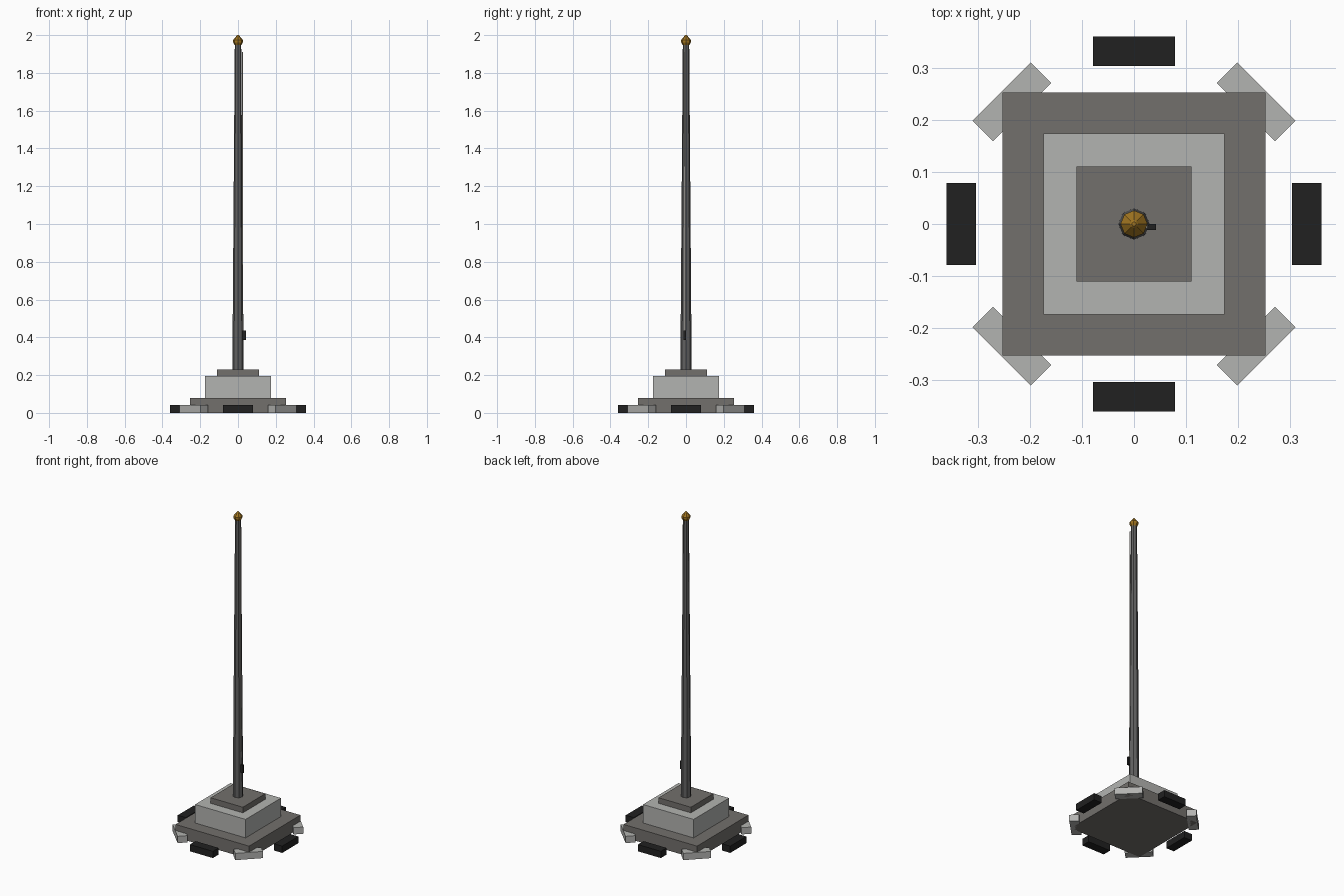
import bpy, math

if "Cube" in bpy.data.objects:
    bpy.data.objects.remove(bpy.data.objects["Cube"])


def material(name, rgb):
    m = bpy.data.materials.new(name)
    m.diffuse_color = (*rgb, 1)
    m.use_nodes = True
    m.node_tree.nodes["Principled BSDF"].inputs["Base Color"].default_value = m.diffuse_color
    return m


STONE = material("dark stone", (0.17, 0.16, 0.15))
PALE = material("pale stone", (0.45, 0.455, 0.44))
BLACK = material("black", (0.015, 0.015, 0.015))
STEEL = material("grey steel", (0.12, 0.12, 0.12))
GOLD = material("gold", (0.36, 0.18, 0.015))
ROPE = material("rope", (0.5, 0.48, 0.43))


def box(name, size, loc, mat, turn=0):
    bpy.ops.mesh.primitive_cube_add(size=1, location=loc, rotation=(0, 0, turn))
    o = bpy.context.object
    o.name = name
    o.scale = size
    o.data.materials.append(mat)
    return o


def lathe(name, profile, mat, sides=8):
    """Closed faceted solid from (radius, height) pairs."""
    verts = [(r * math.cos(2 * math.pi * i / sides), r * math.sin(2 * math.pi * i / sides), z)
             for r, z in profile for i in range(sides)]
    faces = [(k * sides + i, k * sides + (i + 1) % sides,
              (k + 1) * sides + (i + 1) % sides, (k + 1) * sides + i)
             for k in range(len(profile) - 1) for i in range(sides)]
    last = (len(profile) - 1) * sides
    faces += [tuple(reversed(range(sides))), tuple(range(last, last + sides))]
    me = bpy.data.meshes.new(name)
    me.from_pydata(verts, [], faces)
    me.materials.append(mat)
    o = bpy.data.objects.new(name, me)
    bpy.context.collection.objects.link(o)
    return o


# Stepped plinth: (half width, bottom, top)
for name, h, z0, z1, mat in (("base_slab", 0.253, 0, 0.08, STONE),
                             ("pedestal", 0.174, 0.08, 0.195, PALE),
                             ("pedestal_cap", 0.111, 0.195, 0.23, STONE)):
    box(name, (2 * h, 2 * h, z1 - z0), (0, 0, (z0 + z1) / 2), mat)

# Ring of blocks: black on the sides, pale across the corners
for i in range(8):
    a = i * math.pi / 4
    corner = i % 2
    box("corner_block" if corner else "side_block", (0.056, 0.158, 0.042),
        (0.332 * math.cos(a), 0.332 * math.sin(a), 0.021), PALE if corner else BLACK, a)

# Tapered pole and finial
lathe("pole", [(0.03, 0.23), (0.017, 1.955)], STEEL)
lathe("finial", [(0.016, 1.945), (0.026, 1.962), (0.026, 1.974),
                 (0.008, 1.996), (0.004, 2.0)], GOLD)

# Halyard and its cleat
box("halyard", (0.004, 0.004, 1.5), (0.024, -0.006, 1.16), ROPE)
box("cleat", (0.018, 0.012, 0.05), (0.033, -0.006, 0.41), BLACK)
